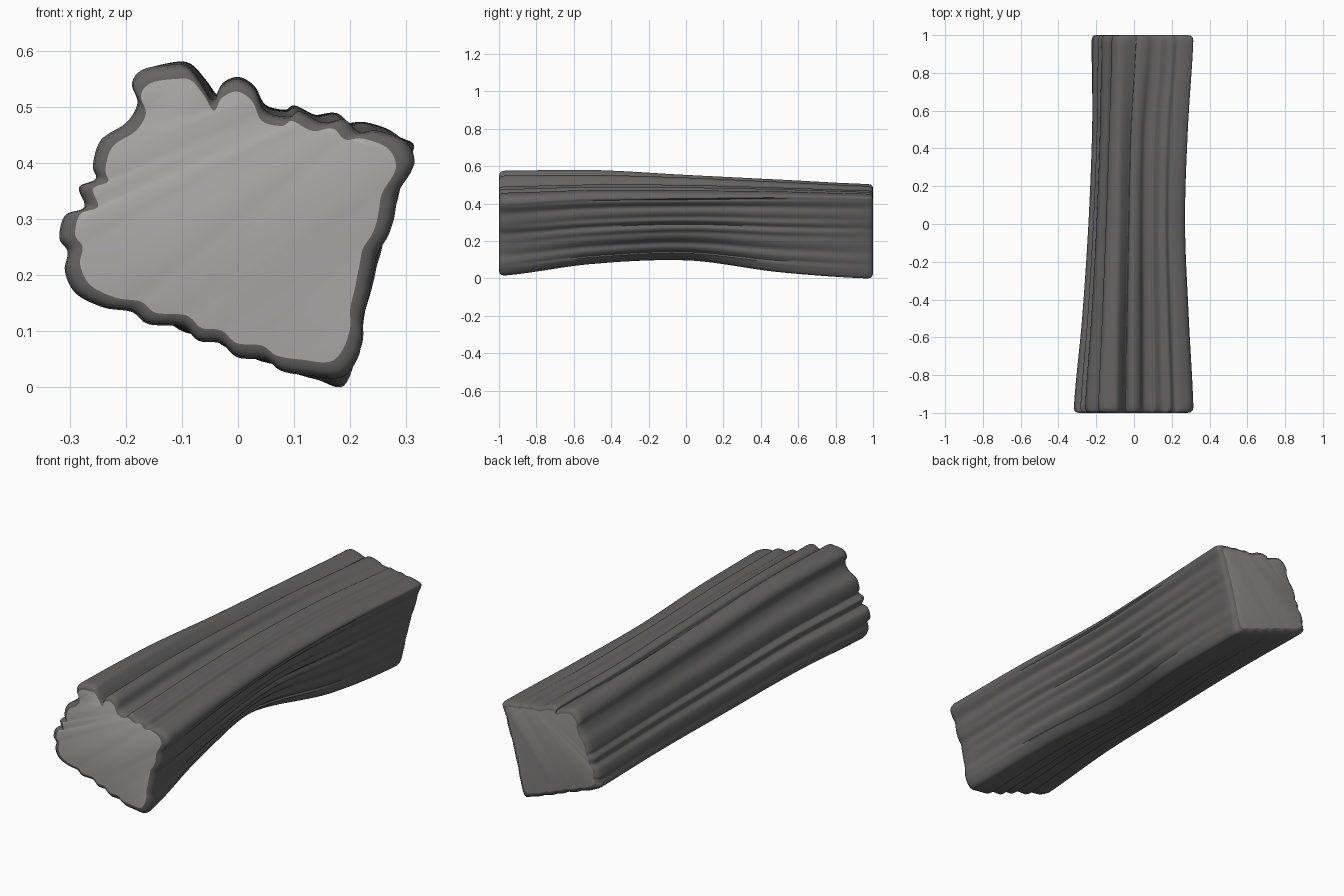
import bpy, bmesh
from math import cos, pi
from mathutils import Vector

if "Cube" in bpy.data.objects:
    bpy.data.objects.remove(bpy.data.objects["Cube"])

# Fluted outline of the front end (x, z), one row per side, each row starting at a corner
FRONT = [
    [(.19, .02), (.222, .07), (.226, .125)],
    [(.24, .19), (.25, .24), (.275, .285), (.288, .35)],
    [(.315, .40), (.30, .44), (.25, .46), (.215, .458), (.19, .48), (.15, .475), (.11, .495), (.09, .485)],
    [(.05, .495), (.03, .535), (0, .553), (-.03, .54), (-.045, .515), (-.065, .545), (-.09, .575)],
    [(-.12, .578), (-.17, .57), (-.19, .545), (-.18, .51), (-.2, .475), (-.245, .445), (-.26, .40),
     (-.255, .375), (-.285, .36), (-.275, .325), (-.31, .31), (-.32, .27), (-.305, .245)],
    [(-.31, .21), (-.29, .17), (-.24, .145), (-.19, .137), (-.16, .115), (-.1, .11), (-.07, .085),
     (-.03, .08), (0, .055), (.05, .05), (.08, .03), (.13, .022)],
]
# Corner positions at y = -1, -0.5, 0, 0.5, 1 (front row comes from the outline)
CORNERS = [
    [side[0] for side in FRONT],
    [(.12, .085), (.215, .23), (.29, .425), (.05, .505), (-.11, .582), (-.265, .20)],
    [(.06, .105), (.185, .25), (.27, .43), (.05, .505), (-.10, .555), (-.235, .18)],
    [(.155, .04), (.225, .23), (.285, .435), (.06, .49), (-.09, .53), (-.22, .17)],
    [(.19, .005), (.25, .22), (.315, .43), (.10, .475), (-.08, .506), (-.225, .165)],
]
SUB = 6  # outline subdivisions per control point


def spline(a, b, c, d, t):
    return 0.5 * (2 * b + (c - a) * t + (2 * a - 5 * b + 4 * c - d) * t * t + (3 * b - 3 * c + d - a) * t ** 3)


def corners_at(y):
    u = (y + 1) * 2
    i = min(int(u), 3)
    pick = [max(0, min(4, i + k)) for k in (-1, 0, 1, 2)]
    return [spline(*[Vector(CORNERS[p][c]) for p in pick], u - i) for c in range(6)]


def section(y):
    """Carry the front flutes along the beam, fading towards the back."""
    cor = corners_at(y)
    fade = 0.65 - 0.35 * y if y < 0 else 0.65 - 0.3 * y
    ctrl = []
    for s, side in enumerate(FRONT):
        f0, f1 = Vector(side[0]), Vector(FRONT[(s + 1) % 6][0])
        chord, new = f1 - f0, cor[(s + 1) % 6] - cor[s]
        n_old = Vector((chord.y, -chord.x)).normalized()
        n_new = Vector((new.y, -new.x)).normalized()
        for p in side:
            d = Vector(p) - f0
            t = d.dot(chord) / chord.length_squared
            ctrl.append(cor[s] + new * t + n_new * d.dot(n_old) * fade)
    n = len(ctrl)
    pts = [spline(*[ctrl[(i + k) % n] for k in (-1, 0, 1, 2)], j / SUB) for i in range(n) for j in range(SUB)]
    # Extra grain grooves on the right side, strongest in the middle of the beam
    for i in range(SUB, 7 * SUB):
        pts[i].x -= 0.010 * (1.1 - y * y) * abs(cos(pi * i / SUB)) ** 3
    return pts


def material(name, v):
    m = bpy.data.materials.new(name)
    m.diffuse_color = (v, v * .97, v * .96, 1)
    m.use_nodes = True
    m.node_tree.nodes["Principled BSDF"].inputs["Base Color"].default_value = m.diffuse_color
    return m


# Beam: loft of sections with rounded end rims and closed ends
stations = [(-1, .90), (-.997, .95), (-.988, .985), (-.97, 1)]
stations += [(-.97 + 1.94 * i / 48, 1) for i in range(1, 48)]
stations += [(-y, s) for y, s in reversed(stations[:4])]

bm = bmesh.new()
rings = []
for y, s in stations:
    pts = section(y)
    mid = sum(pts, Vector((0, 0))) / len(pts)
    rings.append([bm.verts.new((q.x, y, q.y)) for q in (mid + (p - mid) * s for p in pts)])
for a, b in zip(rings, rings[1:]):
    for i in range(len(a)):
        j = (i + 1) % len(a)
        bm.faces.new((a[i], a[j], b[j], b[i]))
# Paler cut ends
bm.faces.new(rings[0]).material_index = 1
bm.faces.new(rings[-1]).material_index = 2
bmesh.ops.recalc_face_normals(bm, faces=bm.faces)
# Rest on the ground
low = min(v.co.z for v in bm.verts)
bmesh.ops.translate(bm, verts=bm.verts, vec=(0, 0, -low))

mesh = bpy.data.meshes.new("wooden_beam")
bm.to_mesh(mesh)
bm.free()
for name, v in (("bark", .13), ("front_cut", .42), ("back_cut", .26)):
    mesh.materials.append(material(name, v))
beam = bpy.data.objects.new("wooden_beam", mesh)
bpy.context.collection.objects.link(beam)
bpy.context.view_layer.objects.active = beam
beam.select_set(True)
bpy.ops.object.shade_smooth_by_angle(angle=0.9)
